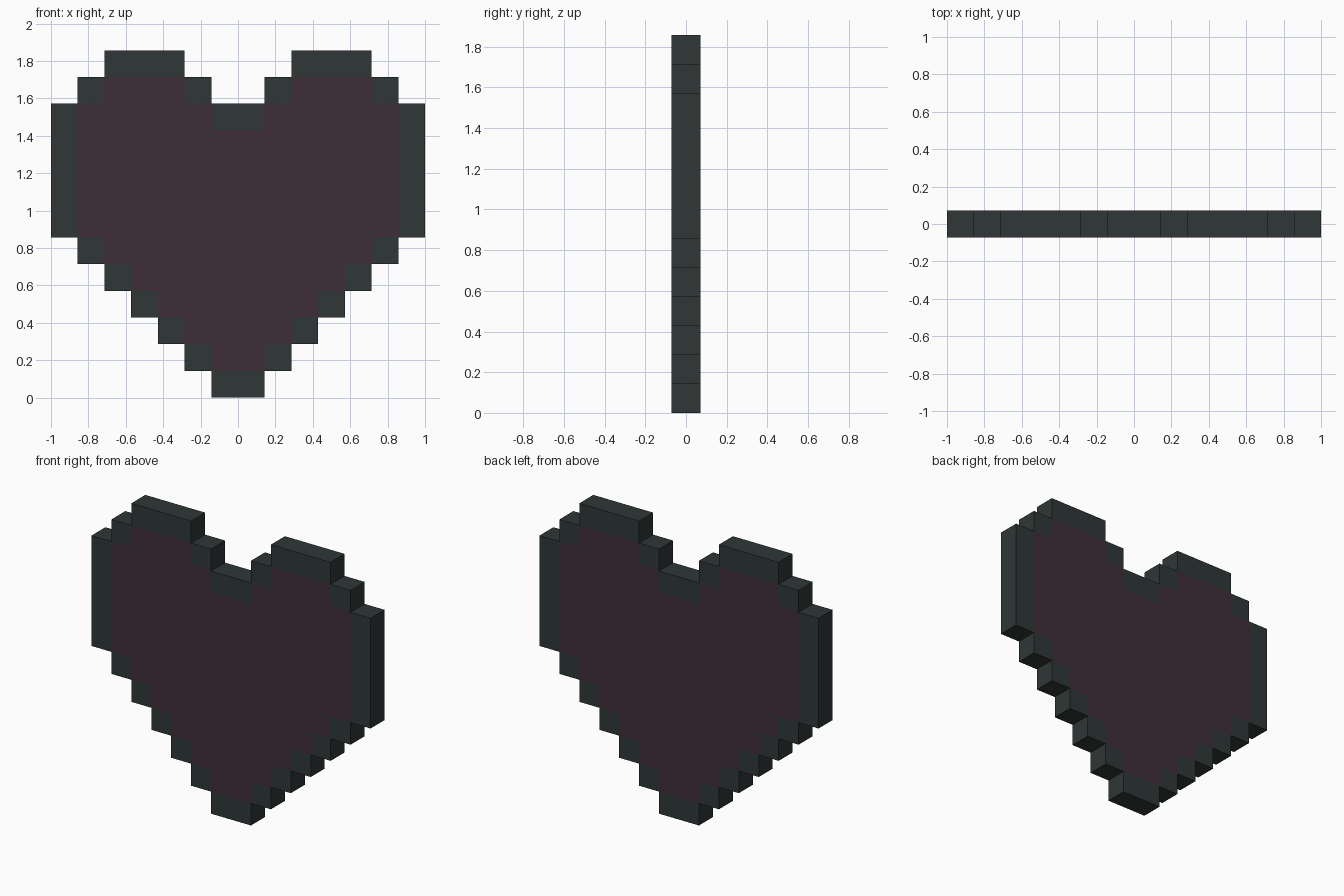
import bpy
import bmesh

if "Cube" in bpy.data.objects:
    bpy.data.objects.remove(bpy.data.objects["Cube"])

U = 1 / 7          # pixel size
D = U / 2          # half thickness

# Pixel rows from the bottom up: (first, last) column counted from the centre
ROWS = [(0, n) for n in range(1, 7)] + [(0, 7)] * 5 + [(1, 6), (2, 5)]
CELLS = {(c, r) for r, (a, b) in enumerate(ROWS) for k in range(a, b)
         for c in (k, -1 - k)}
SIDES = [(1, 0), (-1, 0), (0, 1), (0, -1)]


def open_sides(cell):
    return [s for s in SIDES if (cell[0] + s[0], cell[1] + s[1]) not in CELLS]


def material(name, color):
    m = bpy.data.materials.new(name)
    m.diffuse_color = (*color, 1)
    m.use_nodes = True
    m.node_tree.nodes["Principled BSDF"].inputs["Base Color"].default_value = m.diffuse_color
    return m


def build(name, cells, mat):
    """Front and back pixel faces, plus walls where the heart ends."""
    bm = bmesh.new()

    def face(points):
        bm.faces.new([bm.verts.new((x * U, y, z * U)) for x, y, z in points])

    for c, r in cells:
        square = [(c, r), (c + 1, r), (c + 1, r + 1), (c, r + 1)]
        face([(x, -D, z) for x, z in square])
        face([(x, D, z) for x, z in reversed(square)])
        for sx, sz in open_sides((c, r)):
            i = {(0, -1): 0, (1, 0): 1, (0, 1): 2, (-1, 0): 3}[(sx, sz)]
            (x0, z0), (x1, z1) = square[i], square[(i + 1) % 4]
            face([(x1, -D, z1), (x0, -D, z0), (x0, D, z0), (x1, D, z1)])
    bmesh.ops.remove_doubles(bm, verts=bm.verts, dist=1e-4)
    me = bpy.data.meshes.new(name)
    bm.to_mesh(me)
    bm.free()
    me.materials.append(mat)
    bpy.context.collection.objects.link(bpy.data.objects.new(name, me))


# Outline is every pixel touching the outside; the rest is the fill
outline = sorted(c for c in CELLS if open_sides(c))
fill = sorted(c for c in CELLS if not open_sides(c))
build("heart_outline", outline, material("dark slate", (0.028, 0.038, 0.037)))
build("heart_fill", fill, material("dark plum", (0.047, 0.027, 0.036)))
